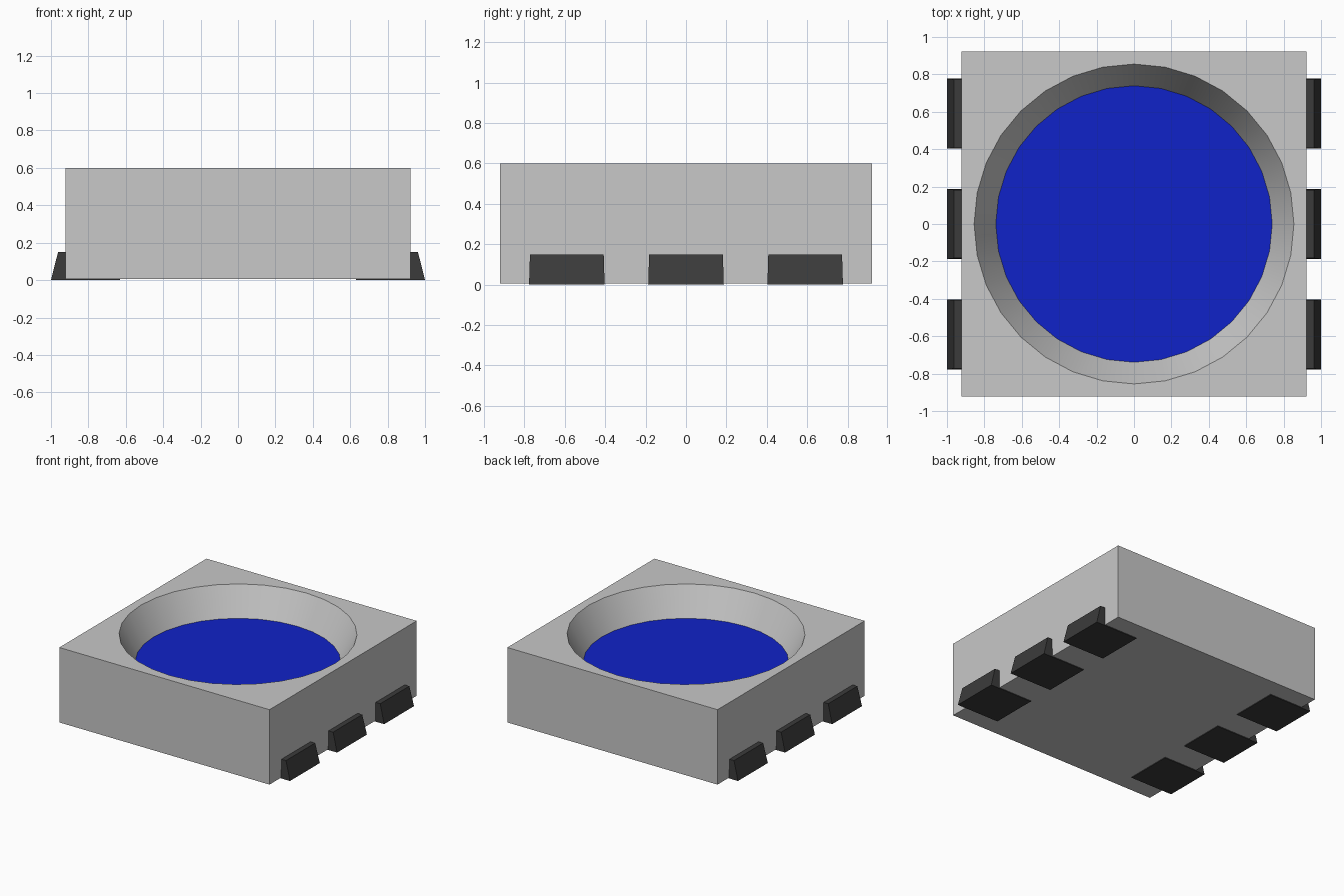
import bpy
import bmesh
import math

old = bpy.data.objects.get("Cube")
if old:
    bpy.data.objects.remove(old, do_unlink=True)

HALF, BOTTOM, TOP = 0.922, 0.006, 0.6
RIM_R, FLOOR_R, FLOOR_Z = 0.855, 0.738, 0.378
SEGMENTS = 32


def make_material(name, color):
    mat = bpy.data.materials.new(name)
    mat.use_nodes = True
    mat.diffuse_color = color
    mat.node_tree.nodes["Principled BSDF"].inputs["Base Color"].default_value = color
    return mat


def make_object(name, bm, mat):
    bmesh.ops.recalc_face_normals(bm, faces=bm.faces[:])
    mesh = bpy.data.meshes.new(name)
    bm.to_mesh(mesh)
    bm.free()
    mesh.materials.append(mat)
    obj = bpy.data.objects.new(name, mesh)
    bpy.context.collection.objects.link(obj)
    return obj


def ring(bm, radius, z):
    angles = [math.tau * i / SEGMENTS for i in range(SEGMENTS)]
    return [bm.verts.new((radius * math.cos(a), radius * math.sin(a), z)) for a in angles]


def square(bm, z):
    corners = ((-1, -1), (1, -1), (1, 1), (-1, 1))
    return [bm.verts.new((HALF * x, HALF * y, z)) for x, y in corners]


def bridge(bm, a, b):
    for i in range(len(a)):
        j = (i + 1) % len(a)
        bm.faces.new((a[i], a[j], b[j], b[i]))


body_grey = make_material("light grey plastic", (0.58, 0.58, 0.58, 1))
lens_blue = make_material("blue lens", (0.005, 0.016, 0.58, 1))
lead_black = make_material("dark lead", (0.043, 0.043, 0.043, 1))

# Housing: square block with a tapered round well
bm = bmesh.new()
low, high = square(bm, BOTTOM), square(bm, TOP)
rim, floor = ring(bm, RIM_R, TOP), ring(bm, FLOOR_R, FLOOR_Z)
bm.faces.new(low)
bridge(bm, low, high)
bridge(bm, rim, floor)
bm.faces.new(floor)
# Top surface around the well, one fan of triangles per corner
quarter = SEGMENTS // 4
for k in range(4):
    corner = high[(k + 2) % 4]
    start = k * quarter
    for i in range(start, start + quarter):
        bm.faces.new((corner, rim[i], rim[(i + 1) % SEGMENTS]))
    bm.faces.new((corner, rim[(start + quarter) % SEGMENTS], high[(k + 3) % 4]))
housing = make_object("housing", bm, body_grey)
bpy.ops.object.select_all(action="DESELECT")
housing.select_set(True)
bpy.context.view_layer.objects.active = housing
bpy.ops.object.shade_smooth_by_angle(angle=math.radians(30))

# Lens: thin disc on the floor of the well
bm = bmesh.new()
under, over = ring(bm, FLOOR_R, FLOOR_Z), ring(bm, FLOOR_R + 0.001, FLOOR_Z + 0.003)
bm.faces.new(under)
bridge(bm, under, over)
bm.faces.new(over)
make_object("lens", bm, lens_blue)

# Leads: sloped upstand with a thin foot running under the housing (x, z)
profile = [(0.63, 0), (1.0, 0), (0.962, 0.15), (HALF, 0.15), (HALF, BOTTOM), (0.63, BOTTOM)]
for side, label in ((1, "left"), (-1, "right")):
    for y, place in ((-0.59, "front"), (0, "middle"), (0.59, "back")):
        bm = bmesh.new()
        ends = []
        for end in (-1, 1):
            ends.append([bm.verts.new((side * x, y + end * (0.187 - 0.03 * z), z))
                         for x, z in profile])
            bm.faces.new(ends[-1])
        bridge(bm, *ends)
        make_object(f"{place}_{label}_lead", bm, lead_black)
